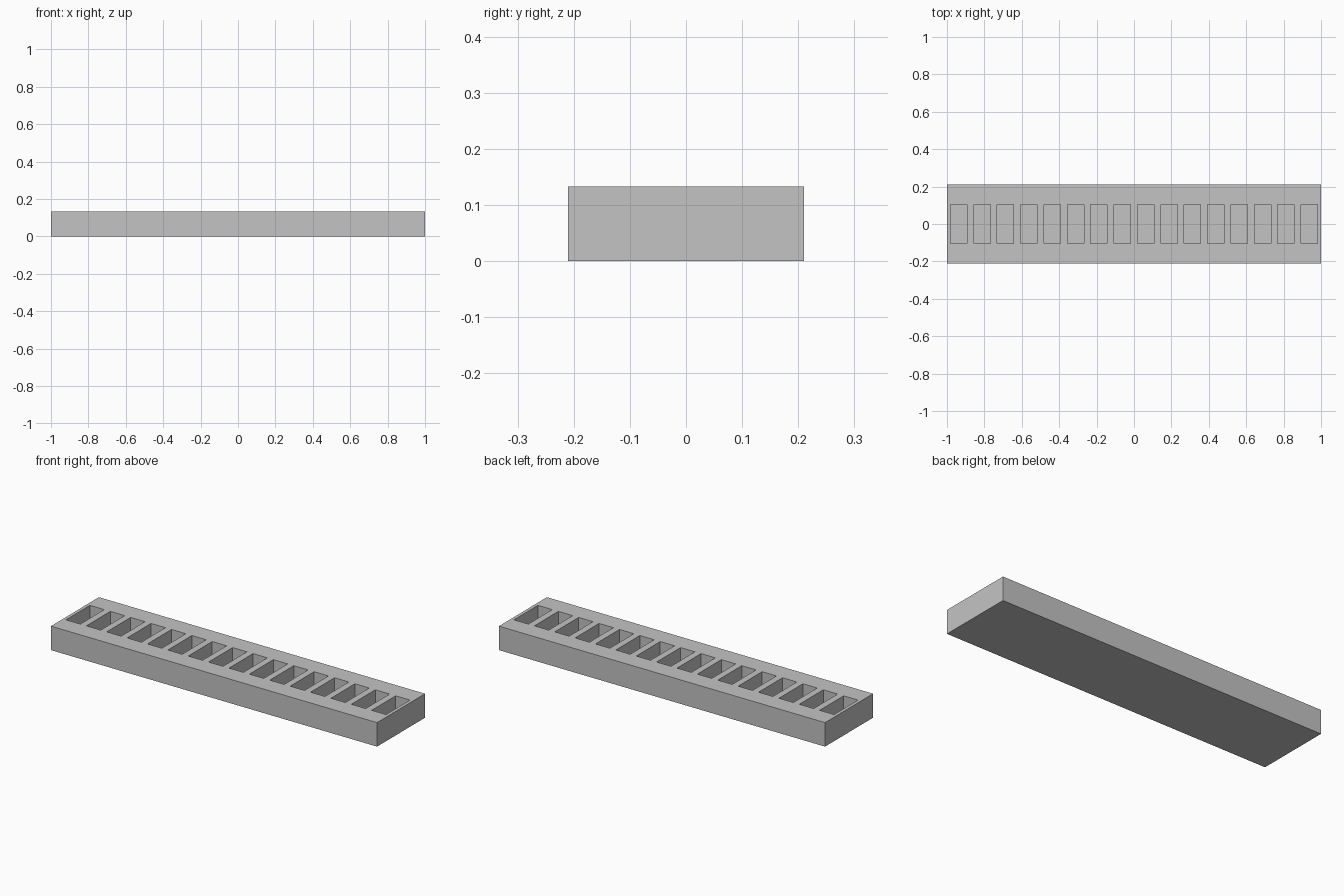
import bpy
import bmesh

cube = bpy.data.objects.get("Cube")
if cube:
    bpy.data.objects.remove(cube, do_unlink=True)

# Overall size and pocket layout
HALF_X, HALF_Y, HEIGHT = 1.0, 0.21, 0.133
COUNT, PITCH = 16, 0.125
POCKET_X, POCKET_Y, DEPTH = 0.044, 0.105, 0.1

gray = bpy.data.materials.new("light gray")
gray.use_nodes = True
color = (0.55, 0.55, 0.55, 1.0)
gray.diffuse_color = color
gray.node_tree.nodes["Principled BSDF"].inputs["Base Color"].default_value = color

bm = bmesh.new()


def quad(corners):
    bm.faces.new([bm.verts.new(c) for c in corners])


def ring(x0, x1, y0, y1, z):
    return [(x0, y0, z), (x1, y0, z), (x1, y1, z), (x0, y1, z)]


def walls(lower, upper):
    for i in range(4):
        j = (i + 1) % 4
        quad([lower[i], lower[j], upper[j], upper[i]])


# Solid outer shell: underside and four sides
bottom = ring(-HALF_X, HALF_X, -HALF_Y, HALF_Y, 0)
walls(bottom, ring(-HALF_X, HALF_X, -HALF_Y, HALF_Y, HEIGHT))
quad(bottom[::-1])

# Long rims in front of and behind the pockets
xs = [-HALF_X]
for i in range(COUNT):
    center = (i - (COUNT - 1) / 2) * PITCH
    xs += [center - POCKET_X, center + POCKET_X]
xs.append(HALF_X)
for y0, y1 in ((-HALF_Y, -POCKET_Y), (POCKET_Y, HALF_Y)):
    for x0, x1 in zip(xs, xs[1:]):
        quad(ring(x0, x1, y0, y1, HEIGHT))

# Dividers alternate with open pockets, each with walls and a floor
for i, (x0, x1) in enumerate(zip(xs, xs[1:])):
    rim = ring(x0, x1, -POCKET_Y, POCKET_Y, HEIGHT)
    if i % 2 == 0:
        quad(rim)
    else:
        floor = ring(x0, x1, -POCKET_Y, POCKET_Y, HEIGHT - DEPTH)
        walls(rim, floor)
        quad(floor)

# Weld the faces and merge flat areas
bmesh.ops.remove_doubles(bm, verts=bm.verts, dist=0.0001)
mesh = bpy.data.meshes.new("slotted_tray")
bm.to_mesh(mesh)
bm.free()
mesh.materials.append(gray)
tray = bpy.data.objects.new("slotted_tray", mesh)
bpy.context.collection.objects.link(tray)
